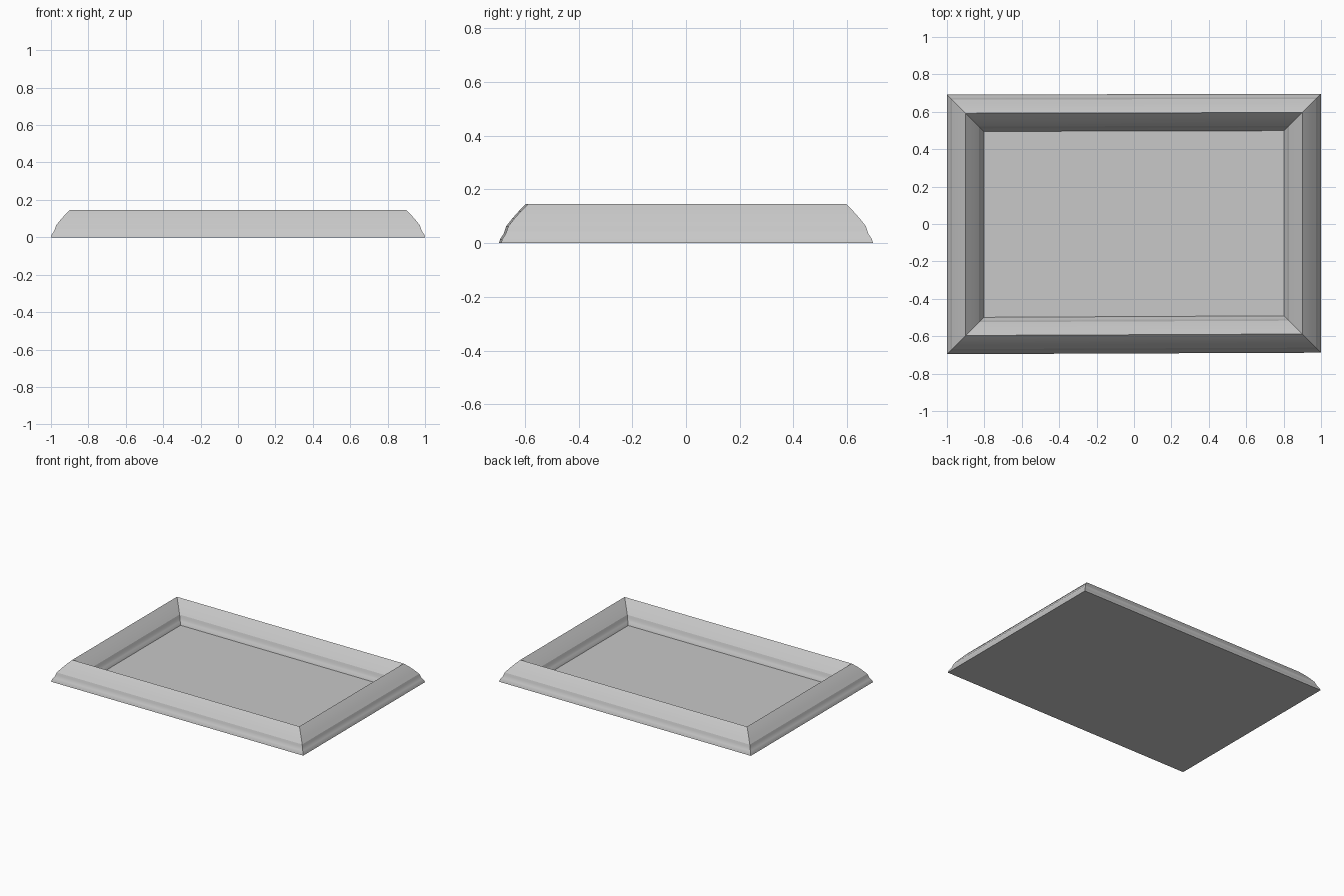
import bpy
import bmesh

cube = bpy.data.objects.get("Cube")
if cube:
    bpy.data.objects.remove(cube, do_unlink=True)

# One plain grey for everything
grey = bpy.data.materials.new("plain grey")
colour = (0.58, 0.58, 0.58, 1)
grey.diffuse_color = colour
grey.use_nodes = True
grey.node_tree.nodes["Principled BSDF"].inputs["Base Color"].default_value = colour

# Outer corners, slightly out of square
CORNERS = [(-1, -0.696), (1, -0.688), (1, 0.696), (-1, 0.692)]


def mitred_sweep(name, profile, creases=(), caps=False):
    """Run a profile of (distance inward, height) points round the corners."""
    bm = bmesh.new()
    rings = []
    for inset, z in profile:
        rings.append([bm.verts.new((x - inset * (1 if x > 0 else -1),
                                    y - inset * (1 if y > 0 else -1), z))
                      for x, y in CORNERS])
    for low, high in zip(rings, rings[1:]):
        for i in range(4):
            j = (i + 1) % 4
            face = bm.faces.new((low[i], low[j], high[j], high[i]))
            face.smooth = not caps
    if caps:
        bm.faces.new(rings[0][::-1])
        bm.faces.new(rings[-1])
    # Keep the mitres and the main moulding lines sharp
    for low, high in zip(rings, rings[1:]):
        for a, b in zip(low, high):
            bm.edges.get((a, b)).smooth = False
    for c in creases:
        for i in range(4):
            bm.edges.get((rings[c][i], rings[c][(i + 1) % 4])).smooth = False
    mesh = bpy.data.meshes.new(name)
    bm.to_mesh(mesh)
    bm.free()
    mesh.materials.append(grey)
    obj = bpy.data.objects.new(name, mesh)
    bpy.context.collection.objects.link(obj)
    return obj


# Moulding: small cove at the foot, then a broad slope up to the ridge
slope = [(0, 0), (0.004, 0.014), (0.012, 0.026), (0.018, 0.036),
         (0.022, 0.048), (0.027, 0.063), (0.05, 0.092), (0.074, 0.119),
         (0.1, 0.145)]
WIDTH = 0.198
profile = slope + [(WIDTH - d, z) for d, z in reversed(slope[:-1])]
last = len(profile) - 1
mitred_sweep("frame_moulding", profile, creases=(0, 5, 8, last - 5, last))

# Thin board closing the back
mitred_sweep("backing_panel", [(0, 0), (0.002, 0.003)], caps=True)
